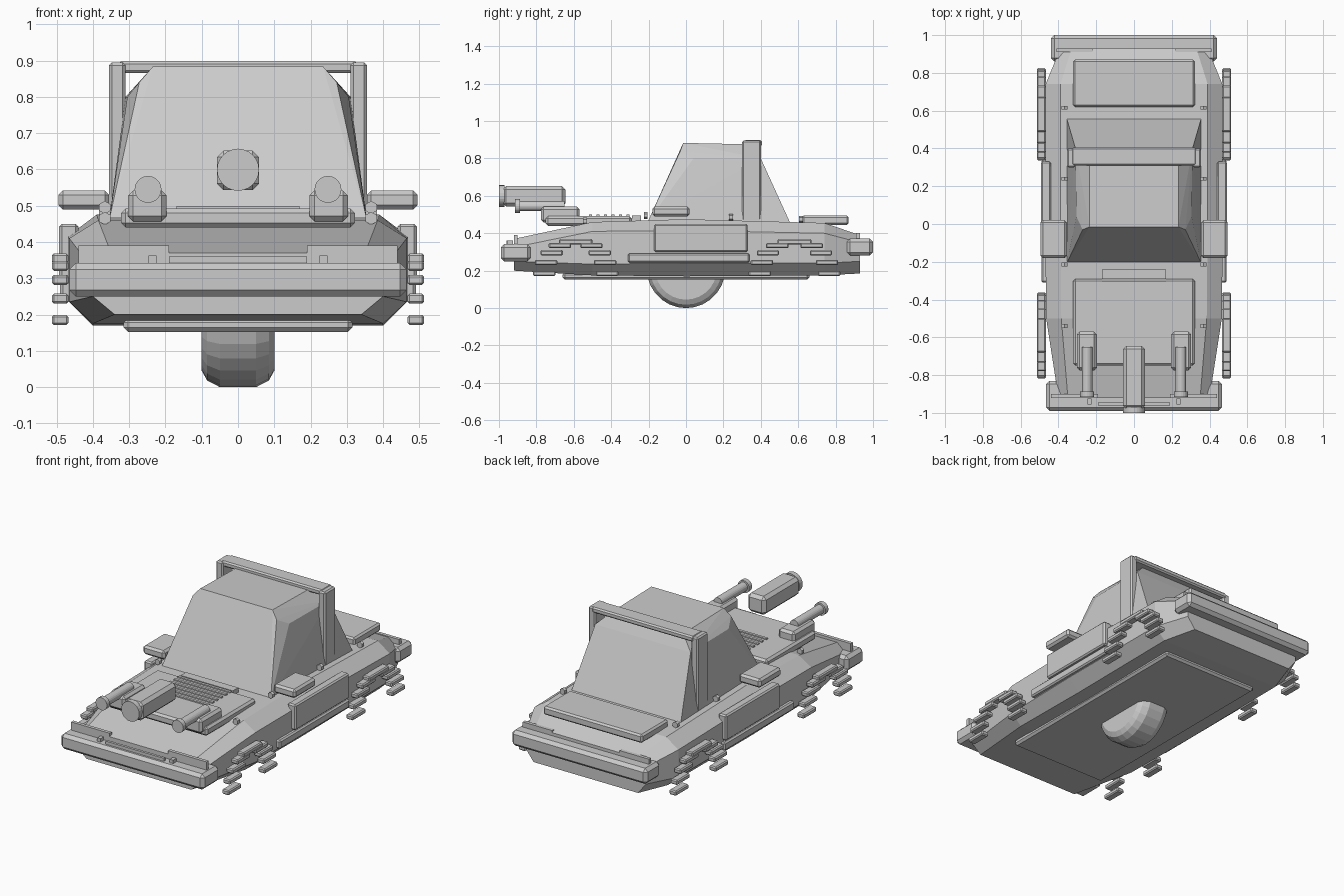
import bpy, bmesh, math
from mathutils import Matrix, Vector

if "Cube" in bpy.data.objects:
    bpy.data.objects.remove(bpy.data.objects["Cube"])


def finish(name, bm, bevel=0.0, smooth=False):
    bmesh.ops.recalc_face_normals(bm, faces=bm.faces[:])
    if bevel:
        bmesh.ops.bevel(bm, geom=bm.edges[:], offset=bevel, segments=1,
                        affect='EDGES', profile=0.5)
    for f in bm.faces:
        f.smooth = smooth
    me = bpy.data.meshes.new(name)
    bm.to_mesh(me)
    bm.free()
    ob = bpy.data.objects.new(name, me)
    bpy.context.collection.objects.link(ob)
    return ob


def box(name, x, y, z, bevel=0.008):
    """Bevelled box from (min, max) ranges."""
    bm = bmesh.new()
    r = (x, y, z)
    size = Vector([b - a for a, b in r])
    mid = Vector([(a + b) / 2 for a, b in r])
    bmesh.ops.create_cube(bm, size=1, matrix=Matrix.Translation(mid) @ Matrix.Diagonal((*size, 1)))
    return finish(name, bm, min(bevel, min(size) * 0.35))


def pair(name, x, y, z, bevel=0.008):
    """Mirrored left and right boxes."""
    box(name + "_right", x, y, z, bevel)
    box(name + "_left", (-x[1], -x[0]), y, z, bevel)


def rod(name, centre, radius, y0, y1, sides=20):
    """Cylinder lying along y."""
    bm = bmesh.new()
    m = Matrix.Translation((centre[0], (y0 + y1) / 2, centre[1])) @ Matrix.Rotation(math.pi / 2, 4, 'X')
    bmesh.ops.create_cone(bm, cap_ends=True, segments=sides, radius1=radius,
                          radius2=radius, depth=y1 - y0, matrix=m)
    return finish(name, bm)


# Hull: octagonal sections along y
# y, bottom half width, bottom z, side half width, low z, high z, top half width, top z
sections = [
    (-0.92, 0.34, 0.20, 0.40, 0.25, 0.325, 0.35, 0.37),
    (-0.50, 0.40, 0.175, 0.465, 0.235, 0.41, 0.385, 0.46),
    (0.00, 0.40, 0.17, 0.47, 0.24, 0.415, 0.39, 0.475),
    (0.74, 0.40, 0.175, 0.468, 0.24, 0.40, 0.39, 0.455),
    (0.93, 0.34, 0.185, 0.39, 0.25, 0.35, 0.33, 0.39),
]
bm = bmesh.new()
rings = []
for y, hb, zb, hs, zl, zh, ht, zt in sections:
    half = [(hb, zb), (hs, zl), (hs, zh), (ht, zt)]
    ring = half + [(-x, z) for x, z in reversed(half)]
    rings.append([bm.verts.new((x, y, z)) for x, z in ring])
for a, b in zip(rings, rings[1:]):
    for i in range(8):
        j = (i + 1) % 8
        bm.faces.new((a[i], a[j], b[j], b[i]))
bm.faces.new(rings[0])
bm.faces.new(rings[-1])
finish("hull", bm)

# Cabin: convex shell from its corner points
bm = bmesh.new()
corners = [(0.355, -0.205, 0.46), (0.355, 0.555, 0.46), (0.235, -0.015, 0.883),
           (0.272, -0.03, 0.84), (0.235, 0.36, 0.875), (0.31, 0.40, 0.80), (0.305, 0.04, 0.80)]
for x, y, z in corners:
    bm.verts.new((x, y, z))
    bm.verts.new((-x, y, z))
bmesh.ops.convex_hull(bm, input=bm.verts[:])
bmesh.ops.dissolve_limit(bm, angle_limit=0.02, verts=bm.verts[:], edges=bm.edges[:])
finish("cabin", bm)

# Roll bar
pair("roll_bar_post", (0.31, 0.355), (0.30, 0.40), (0.46, 0.895))
box("roll_bar_beam", (-0.33, 0.33), (0.31, 0.405), (0.865, 0.898))

# Bumpers and the thin plates on them
box("front_bumper", (-0.465, 0.465), (-0.99, -0.83), (0.25, 0.342), 0.018)
box("rear_bumper", (-0.44, 0.44), (0.86, 1.0), (0.28, 0.372), 0.018)
pair("front_lamp_strip", (0.19, 0.44), (-0.92, -0.90), (0.33, 0.39), 0)
box("grille_strip", (-0.19, 0.19), (-0.96, -0.945), (0.335, 0.36), 0)
pair("bumper_lug", (0.225, 0.247), (-0.955, -0.925), (0.335, 0.362), 0)
pair("rear_lamp_strip", (0.22, 0.41), (0.91, 0.93), (0.36, 0.402), 0)

# Hood, vents and trunk lid
box("hood_plate", (-0.322, 0.322), (-0.75, -0.29), (0.44, 0.492), 0.012)
for i in range(6):
    y = -0.51 + i * 0.04
    box(f"hood_vent_{i}", (-0.17, 0.17), (y - 0.008, y + 0.008), (0.485, 0.499), 0)
box("cowl_vent", (-0.17, 0.17), (-0.29, -0.24), (0.46, 0.495), 0)
box("trunk_plate", (-0.322, 0.322), (0.62, 0.87), (0.445, 0.495), 0.01)

# Underbody plate and the single rolling drum
box("belly_plate", (-0.315, 0.315), (-0.66, 0.66), (0.152, 0.19), 0.012)
bm = bmesh.new()
profile = [(-0.1, 0.0), (-0.1, 0.165), (-0.085, 0.192), (-0.05, 0.21),
           (0.05, 0.21), (0.085, 0.192), (0.1, 0.165), (0.1, 0.0)]
verts = [bm.verts.new((x, 0, r)) for x, r in profile]
edges = [bm.edges.new(e) for e in zip(verts, verts[1:])]
bmesh.ops.spin(bm, geom=verts + edges, axis=(1, 0, 0), cent=(0, 0, 0),
               angle=math.tau, steps=28)
bmesh.ops.remove_doubles(bm, verts=bm.verts[:], dist=0.0005)
wheel = finish("centre_wheel", bm)
wheel.location.z = 0.21

# Side armour, skirts and side pods
pair("door_armour", (0.44, 0.493), (-0.17, 0.33), (0.30, 0.45))
pair("side_skirt", (0.44, 0.49), (-0.31, 0.34), (0.243, 0.293))
pair("side_pod", (0.355, 0.495), (-0.18, 0.02), (0.49, 0.542), 0.012)

# Stepped wheel arches made of small blocks
for label, cy, r in (("front", -0.59, 0.168), ("rear", 0.58, 0.185)):
    for i in range(10):
        a = math.radians(20 * i)
        y = cy + r * math.cos(a)
        z = 0.185 + 0.172 * math.sin(a)
        pair(f"{label}_arch_block_{i}", (0.467, 0.513), (y - 0.06, y + 0.06),
             (z - 0.014, z + 0.014), 0.006)

# Hex bolts along the deck edge
for y, z in ((-0.54, 0.465), (-0.215, 0.495), (0.24, 0.485), (0.615, 0.475)):
    for s in (-1, 1):
        rod("deck_bolt", (s * 0.367, z), 0.018, y - 0.01, y + 0.01, 6)

# Centre cannon
box("centre_cannon", (-0.058, 0.058), (-0.98, -0.645), (0.543, 0.652), 0.018)
rod("centre_muzzle", (0, 0.599), 0.058, -1.0, -0.97, 24)

# Side guns
pair("gun_mount", (0.197, 0.303), (-0.775, -0.57), (0.457, 0.542), 0.014)
for s in (-1, 1):
    rod("gun_barrel", (s * 0.248, 0.545), 0.027, -0.90, -0.65)
    rod("gun_muzzle", (s * 0.248, 0.545), 0.037, -0.915, -0.888)
